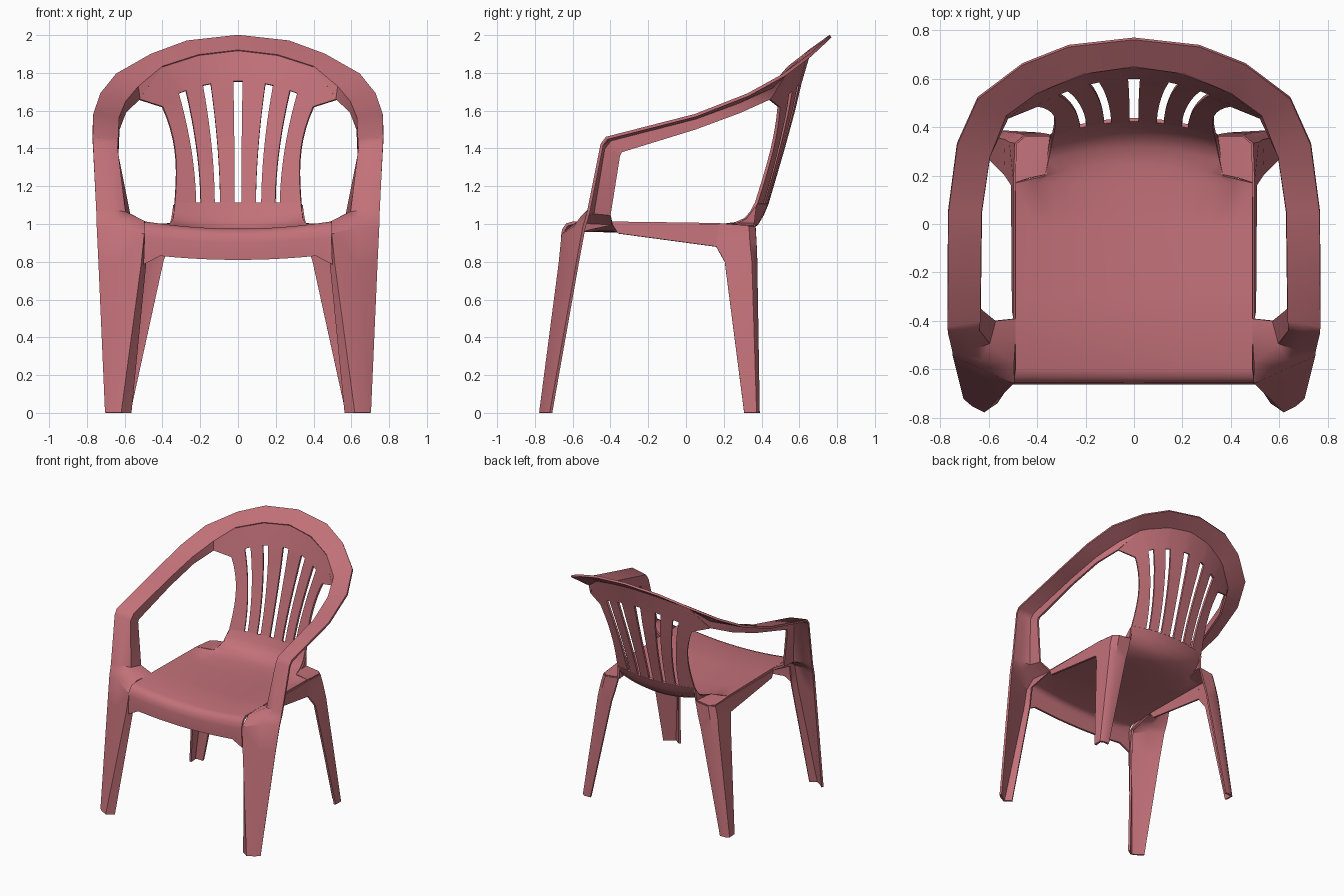
import bpy, math

plastic = bpy.data.materials.new("rose plastic")
plastic.diffuse_color = (0.54, 0.165, 0.19, 1)


def interp(x, pts):
    """Piecewise linear lookup in (x, value) pairs sorted by x."""
    for (a, va), (b, vb) in zip(pts, pts[1:]):
        if x <= b:
            return va + (vb - va) * (x - a) / (b - a)
    return pts[-1][1]


def shell(name, rows, skip=lambda r, c: False):
    """Thin moulded sheet through rows of points, mirrored across x = 0."""
    n = len(rows[0])
    verts = [p for row in rows for p in row]
    faces = [(r * n + c, r * n + c + 1, (r + 1) * n + c + 1, (r + 1) * n + c)
             for r in range(len(rows) - 1) for c in range(n - 1) if not skip(r, c)]
    me = bpy.data.meshes.new(name)
    me.from_pydata(verts, [], faces)
    me.materials.append(plastic)
    ob = bpy.data.objects.new(name, me)
    bpy.context.collection.objects.link(ob)
    mir = ob.modifiers.new("mirror", 'MIRROR')
    mir.use_clip = True
    sol = ob.modifiers.new("thickness", 'SOLIDIFY')
    sol.thickness = 0.016
    sol.offset = 0
    bpy.ops.object.select_all(action='DESELECT')
    ob.select_set(True)
    bpy.context.view_layer.objects.active = ob
    bpy.ops.object.convert(target='MESH')
    bpy.ops.object.shade_smooth_by_angle(angle=math.radians(38))
    return ob


# curved back surface: depth at a given x and height
BACK = [(0.9, 0.33), (1.11, 0.43), (1.4, 0.515), (1.6, 0.57), (1.75, 0.605), (1.92, 0.655)]


def back_y(x, z):
    return interp(z, BACK) - 0.52 * x * x


def on_back(x, z):
    return (x, back_y(x, z), z)


# armrest rim: outer edge, inner edge, and the lip turned down under the arms
outer = [(.77, -.42, 1.455), (.767, .05, 1.575), (.73, .33, 1.685), (.645, .52, 1.79),
         (.46, .66, 1.895), (.27, .735, 1.965), (0, .765, 1.995)]
inner = [(.64, -.40, 1.445), (.635, .05, 1.56), (.60, .28, 1.645), on_back(.53, 1.725),
         on_back(.40, 1.83), on_back(.21, 1.89), on_back(0, 1.915)]
lip = [(.64, -.34, 1.38), (.635, .05, 1.50), (.60, .29, 1.59), on_back(.525, 1.66)]
lip += [on_back(p[0], p[2] - .004) for p in inner[4:]]
rim = [[o, tuple((a + b) / 2 for a, b in zip(o, i)), i, l]
       for o, i, l in zip(outer, inner, lip)]

# front leg runs from the foot past the seat corner into the arm post
leg = [
    [(.70, -.715, 0), (.665, -.745, 0), (.62, -.77, 0), (.57, -.735, 0)],
    [(.735, -.575, .79), (.63, -.63, .79), (.515, -.667, .79), (.493, -.62, .79)],
    [(.745, -.54, .98), (.63, -.59, .98), (.50, -.652, .945), (.49, -.60, .95)],
    [(.748, -.525, 1.03), (.63, -.555, 1.03), (.50, -.57, 1.01), (.488, -.39, 1.002)],
    [(.75, -.515, 1.07), (.675, -.515, 1.07), (.60, -.49, 1.06), (.577, -.40, 1.05)],
    [(.768, -.445, 1.42), (.70, -.445, 1.42), (.643, -.435, 1.40), (.64, -.35, 1.36)]]
rim_start = len(leg) + 3
shell("front_legs_and_arm_rim", leg + rim, lambda r, c: c == 2 and r > rim_start)

# backrest: columns fan out, every other column is an open slot
bottom = [0, .018, .095, .124, .198, .224, .335]
top = [0, .025, .145, .187, .276, .316, .40]
rim_x = [0, .03, .17, .21, .34, .40, .525]
rim_z = [(p[0], p[2]) for p in reversed(inner)]
STEPS = 9
rows = []
for r in range(STEPS + 1):
    v = r / STEPS
    row = []
    for c, (b, t) in enumerate(zip(bottom, top)):
        edge = c == 6
        x = b + (t - b) * v ** (3 if edge else 1.8)
        if edge:
            x -= .012 * math.sin(math.pi * v)
        zt = 1.62 if edge else 1.755 - .65 * t * t
        row.append(on_back(x, 1.11 + (zt - 1.11) * v))
    rows.append(row)
rows.append([on_back(x, 1.66 if x > .5 else interp(x, rim_z)) for x in rim_x])
shell("backrest", rows, lambda r, c: r < STEPS and c in (0, 2, 4))

# seat: front apron, dished top, sweep up to the back
# (y, centre height, rise at the side, half width, backward bow)
profile = [(-.655, .81, .03, .495, 0), (-.655, .90, .03, .495, 0), (-.648, .935, .035, .495, 0),
           (-.63, .957, .04, .495, 0), (-.60, .967, .038, .49, 0), (-.3, .962, .042, .49, 0),
           (0, .952, .048, .49, 0), (.17, .947, .05, .49, 0), (.25, .95, .045, .37, .35),
           (.32, .963, .04, .355, .45), (.375, 1.0, .025, .345, .52),
           (.405, 1.05, .01, .34, .52), (.43, 1.11, 0, .335, .52)]
rows = []
for y, z, rise, half, bow in profile:
    rows.append([(half * k / 6, y - bow * (half * k / 6) ** 2, z + rise * (k / 6) ** 2)
                 for k in range(7)])
rows[0][6] = (.50, -.655, .785)
shell("seat", rows)

# skirt under each side of the seat
shell("seat_side_skirt", [[(.49, -.39, .997), (.49, .18, .997)],
                          [(.496, -.36, .95), (.50, .16, .88)]])

# rear legs: angled section open to the inside
shell("rear_leg", [
    [(.57, .38, 0), (.615, .383, 0), (.638, .37, 0), (.635, .308, 0)],
    [(.395, .37, .80), (.49, .37, .80), (.525, .345, .80), (.53, .205, .80)],
    [(.365, .366, .90), (.47, .366, .90), (.508, .335, .90), (.50, .16, .88)],
    [(.34, .36, 1.0), (.45, .36, .985), (.485, .33, .985), (.49, .17, .997)]])

# pads closing the seat corners above the rear legs
shell("rear_corner_pad", [
    [(.36, .205, .995), (.43, .19, .995), (.49, .17, .997)],
    [(.345, .28, .998), (.42, .28, .993), (.488, .25, .99)],
    [(.335, .36, 1.0), (.45, .36, .985), (.485, .33, .985)]])
# web joining each pad to the foot of the backrest
shell("back_corner_web", [
    [(.36, .205, .995), (.345, .29, 1.0), (.34, .36, 1.0)],
    [(.355, .255, 1.0), (.345, .32, 1.03), (.335, .372, 1.10)]])
